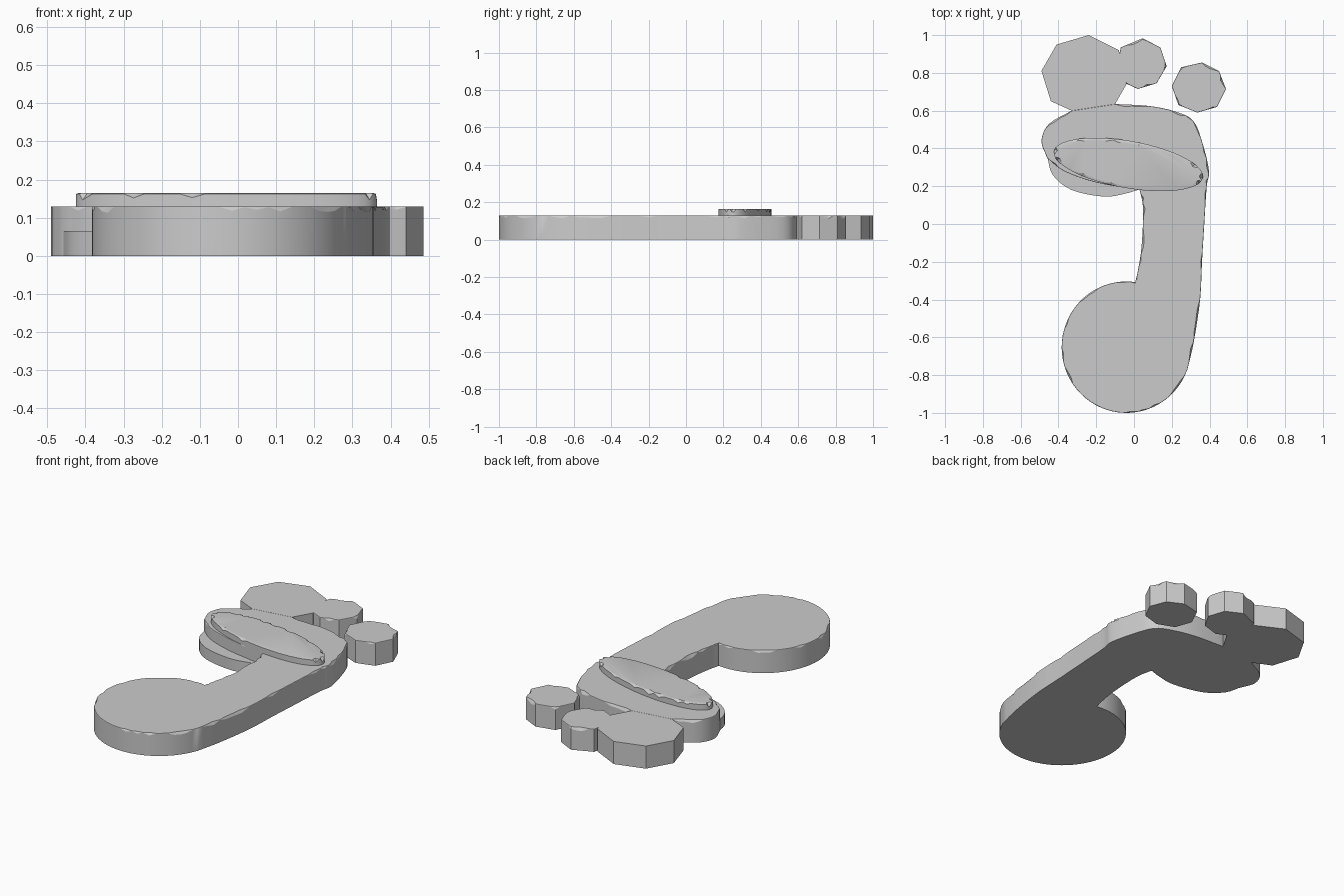
import bpy, bmesh, math, random
from mathutils import Vector

random.seed(4)
cube = bpy.data.objects.get("Cube")
if cube:
    bpy.data.objects.remove(cube)

gray = bpy.data.materials.new("stone gray")
gray.use_nodes = True
gray.diffuse_color = (0.6, 0.6, 0.6, 1)
gray.node_tree.nodes["Principled BSDF"].inputs["Base Color"].default_value = (0.6, 0.6, 0.6, 1)

SLAB = 0.13


def arc(cx, cy, rx, ry, start, end, steps, tilt=0):
    """Points along a tilted ellipse, angles in degrees."""
    points = []
    for i in range(steps):
        a = math.radians(start + (end - start) * i / (steps - 1))
        p = Vector((rx * math.cos(a), ry * math.sin(a), 0))
        c, s = math.cos(math.radians(tilt)), math.sin(math.radians(tilt))
        points.append(Vector((cx + p.x * c - p.y * s, cy + p.x * s + p.y * c)))
    return points


def spline(coords, steps=4):
    """Smooth open curve through the given points."""
    p = [Vector(c) for c in coords]
    p = [2 * p[0] - p[1]] + p + [2 * p[-1] - p[-2]]
    out = []
    for a, b, c, d in zip(p, p[1:], p[2:], p[3:]):
        for i in range(steps):
            t = i / steps
            out.append(0.5 * (2 * b + (c - a) * t + (2 * a - 5 * b + 4 * c - d) * t * t
                              + (3 * b - a - 3 * c + d) * t ** 3))
    return out + [p[-2]]


def divide(coords, steps):
    """Closed polygon with its straight sides subdivided."""
    p = [Vector(c) for c in coords]
    return [a.lerp(b, i / steps) for a, b in zip(p, p[1:] + p[:1]) for i in range(steps)]


def slab(name, outline, bottom, top, worn=0.0, slope=0.0, smooth=False):
    """Extruded counter-clockwise outline with an optional chipped upper rim."""
    pts = [Vector(p) for p in outline]
    pts = [p for i, p in enumerate(pts) if (p - pts[i - 1]).length > 0.0005]
    n = len(pts)
    inward = []
    for i in range(n):
        d = (pts[(i + 1) % n] - pts[i - 1]).normalized()
        inward.append(Vector((-d.y, d.x)))
    rings = [[(p.x, p.y, bottom) for p in pts]]
    if worn:
        chips = [worn * (random.uniform(0.5, 1) if random.random() < 0.3 else 0.12) for _ in pts]
        rings.append([(p.x, p.y, top - c) for p, c in zip(pts, chips)])
        lip = [p + v * (slope + c * 0.6) for p, v, c in zip(pts, inward, chips)]
    else:
        lip = [p + v * slope for p, v in zip(pts, inward)]
    rings.append([(p.x, p.y, top) for p in lip])
    bm = bmesh.new()
    rows = [[bm.verts.new(c) for c in ring] for ring in rings]
    bm.faces.new(rows[0][::-1])
    bm.faces.new(rows[-1])
    for low, high in zip(rows, rows[1:]):
        for i in range(n):
            j = (i + 1) % n
            bm.faces.new((low[i], low[j], high[j], high[i]))
    mesh = bpy.data.meshes.new(name)
    bm.to_mesh(mesh)
    bm.free()
    mesh.materials.append(gray)
    obj = bpy.data.objects.new(name, mesh)
    bpy.context.collection.objects.link(obj)
    if smooth:
        bpy.ops.object.select_all(action='DESELECT')
        obj.select_set(True)
        bpy.context.view_layer.objects.active = obj
        bpy.ops.object.shade_smooth_by_angle(angle=math.radians(30))
    return obj


# Sole: round heel, outer edge and ball, strap-side cut, inner arch
heel = arc(-0.04, -0.652, 0.343, 0.348, 82, 340, 48)
outer = spline([(0.283, -0.77), (0.317, -0.62), (0.35, -0.4), (0.36, -0.2), (0.372, 0),
                (0.385, 0.2), (0.397, 0.28), (0.365, 0.42), (0.315, 0.545), (0.22, 0.595),
                (0.08, 0.625), (-0.1, 0.635)])
ball = spline([(-0.33, 0.6), (-0.45, 0.53), (-0.49, 0.44), (-0.46, 0.35)])
cut = spline([(-0.46, 0.35), (-0.37, 0.28), (-0.2, 0.22), (0.03, 0.18)])
arch = spline([(0.03, 0.18), (0.048, 0.08), (0.04, -0.12), (0.02, -0.25), (0.008, -0.3)])
slab("sole", heel + outer + ball + cut + arch, 0, SLAB, worn=0.018, smooth=True)

# Low ledge beside the strap
ledge = spline([(-0.46, 0.36), (-0.43, 0.26), (-0.33, 0.18), (-0.16, 0.145),
                (-0.05, 0.16), (0.035, 0.185)])
slab("ledge", ledge + cut[::-1], 0, 0.065, smooth=True)

# Raised oval strap
slab("strap", arc(-0.03, 0.315, 0.4, 0.125, 0, 355, 72, tilt=-10), 0.06, 0.165,
     worn=0.02, slope=0.006, smooth=True)

# Toes: faceted blocks
slab("big_toe", [(-0.24, 1), (-0.41, 0.95), (-0.49, 0.81), (-0.44, 0.65), (-0.33, 0.6),
                 (-0.1, 0.635), (-0.04, 0.74), (-0.08, 0.92)], 0, SLAB)
slab("middle_toe", divide([(0.045, 0.983), (-0.07, 0.935), (-0.09, 0.84), (-0.045, 0.745),
                           (0.02, 0.715), (0.12, 0.745), (0.173, 0.835), (0.14, 0.935)], 4),
     0, SLAB, worn=0.018)
slab("small_toe", divide([(0.36, 0.855), (0.25, 0.83), (0.2, 0.73), (0.235, 0.63),
                          (0.335, 0.59), (0.44, 0.62), (0.487, 0.715), (0.45, 0.81)], 4),
     0, SLAB, worn=0.018)
